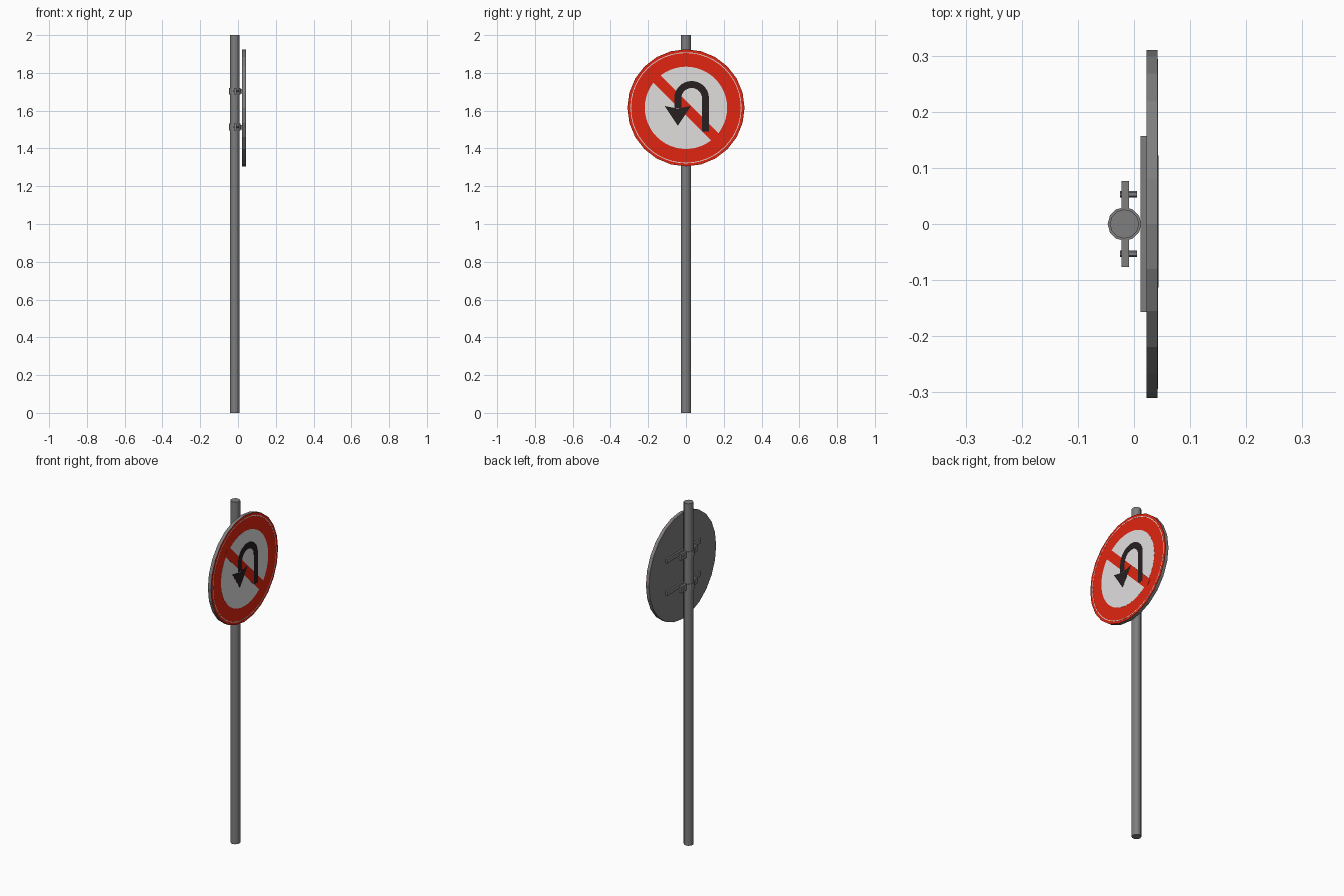
import bpy, bmesh, math
from mathutils import Matrix

if "Cube" in bpy.data.objects:
    bpy.data.objects.remove(bpy.data.objects["Cube"])

SIGN_Z, SIGN_R = 1.615, 0.31
BACK_X, FACE_X = 0.022, 0.041
POLE_X = -0.017


def material(name, r, g, b):
    m = bpy.data.materials.new(name)
    m.use_nodes = True
    m.diffuse_color = (r, g, b, 1)
    m.node_tree.nodes["Principled BSDF"].inputs["Base Color"].default_value = (r, g, b, 1)
    return m


GREY = material("galvanised grey", 0.21, 0.21, 0.21)
RED = material("sign red", 0.75, 0.018, 0.005)
WHITE = material("sign white", 0.75, 0.73, 0.73)
BLACK = material("arrow black", 0.02, 0.014, 0.015)


def finish(name, bm, mat):
    bmesh.ops.recalc_face_normals(bm, faces=bm.faces)
    mesh = bpy.data.meshes.new(name)
    bm.to_mesh(mesh)
    bm.free()
    mesh.materials.append(mat)
    ob = bpy.data.objects.new(name, mesh)
    bpy.context.collection.objects.link(ob)
    return ob


def box(name, lo, hi, mat):
    bm = bmesh.new()
    size = [b - a for a, b in zip(lo, hi)]
    mid = [(a + b) / 2 for a, b in zip(lo, hi)]
    bmesh.ops.create_cube(bm, size=1, matrix=Matrix.Translation(mid) @ Matrix.Diagonal((*size, 1)))
    return finish(name, bm, mat)


def cylinder(name, centre, radius, depth, sides, mat, axis="Z"):
    bm = bmesh.new()
    turn = Matrix.Rotation(math.pi / 2, 4, "Y") if axis == "X" else Matrix()
    bmesh.ops.create_cone(bm, cap_ends=True, segments=sides, radius1=radius, radius2=radius,
                          depth=depth, matrix=Matrix.Translation(centre) @ turn)
    return finish(name, bm, mat)


def arc(radius, start, end, steps, y=0, z=0):
    """Points (y, z) along an arc, angles in degrees."""
    angles = [math.radians(start + (end - start) * i / steps) for i in range(steps + 1)]
    return [(y + radius * math.cos(a), z + radius * math.sin(a)) for a in angles]


def plate(name, outline, x, mat, thick=0.001):
    """Thin plate on the sign face, outline relative to the sign centre."""
    bm = bmesh.new()
    face = bm.faces.new([bm.verts.new((x, y, SIGN_Z + z)) for y, z in outline])
    new = bmesh.ops.extrude_face_region(bm, geom=[face])["geom"]
    bmesh.ops.translate(bm, vec=(thick, 0, 0), verts=[v for v in new if isinstance(v, bmesh.types.BMVert)])
    return finish(name, bm, mat)


def ribbon(name, outer, inner, x, mat):
    """Flat strip between two matching rows of points."""
    bm = bmesh.new()
    rows = [[bm.verts.new((x, y, SIGN_Z + z)) for y, z in row] for row in (outer, inner)]
    for i in range(len(outer) - 1):
        bm.faces.new((rows[0][i], rows[0][i + 1], rows[1][i + 1], rows[1][i]))
    bmesh.ops.remove_doubles(bm, verts=bm.verts, dist=1e-5)
    ob = finish(name, bm, mat)
    solid = ob.modifiers.new("thickness", "SOLIDIFY")
    solid.thickness, solid.offset = 0.001, 0
    return ob


# Pole
cylinder("pole", (POLE_X, 0, 1), 0.026, 2, 12, GREY)

# Sign disc and its red face
cylinder("sign_disc", ((BACK_X + FACE_X) / 2, 0, SIGN_Z), SIGN_R, FACE_X - BACK_X, 24, GREY, "X")
plate("red_face", arc(SIGN_R, 0, 345, 23), FACE_X, RED)

# White centre, thin rim line and diagonal bar
layer = FACE_X + 0.0005
plate("white_centre", arc(0.218, 0, 352.5, 47), layer, WHITE)
ribbon("rim_line", arc(0.294, 0, 360, 48), arc(0.29, 0, 360, 48), layer + 0.0005, WHITE)
h, w = 0.165, 0.019
plate("diagonal_bar", [(-h - w, h - w), (h - w, -h - w), (h + w, -h + w), (-h + w, h + w)],
      layer + 0.0005, RED)

# U-turn arrow
ay, az, out, inn = 0.03, 0.05, 0.092, 0.055
ribbon("arrow_stem",
       [(ay + out, -0.125)] + arc(out, 0, 180, 14, ay, az) + [(ay - out, 0)],
       [(ay + inn, -0.125)] + arc(inn, 0, 180, 14, ay, az) + [(ay - inn, 0)],
       layer + 0.0015, BLACK)
tip = ay - (out + inn) / 2
plate("arrow_head", [(tip - 0.07, 0.01), (tip, -0.004), (tip + 0.07, 0.01), (tip, -0.095)],
      layer + 0.001, BLACK)

# Rails and pole clamps, upper and lower
for level, z in (("upper", 1.703), ("lower", 1.513)):
    box(level + "_rail", (0.012, -0.157, z - 0.012), (BACK_X, 0.157, z + 0.012), GREY)
    cylinder(level + "_clamp_ring", (POLE_X, 0, z), 0.03, 0.036, 12, GREY)
    for side, s in (("left", 1), ("right", -1)):
        ends = sorted((s * 0.025, s * 0.077))
        box(f"{level}_{side}_clamp_flange", (-0.022, ends[0], z - 0.018), (-0.009, ends[1], z + 0.018), GREY)
        cylinder(f"{level}_{side}_bolt", (-0.01, s * 0.053, z), 0.006, 0.03, 6, GREY, "X")
